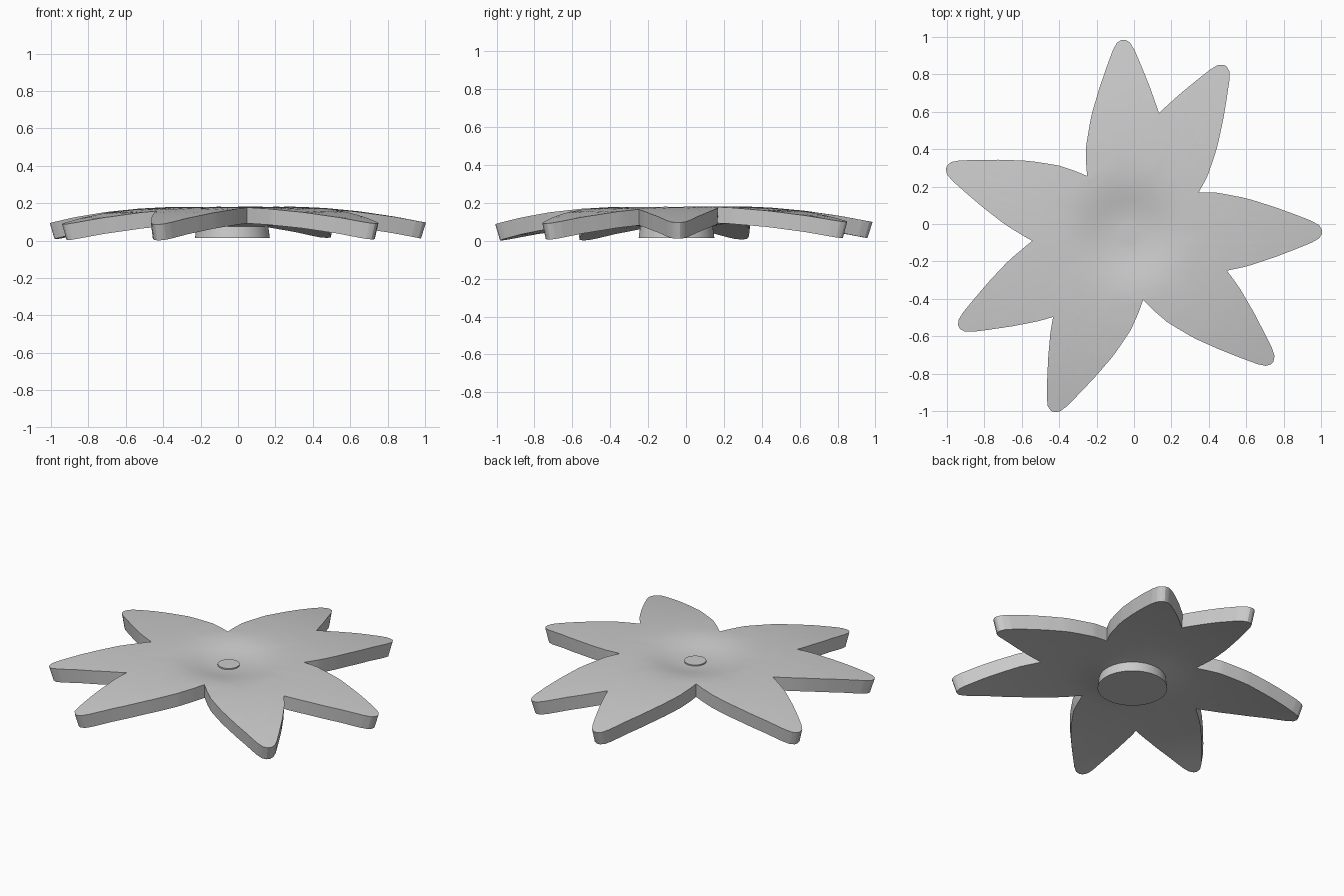
import bpy, bmesh
from math import cos, sin, tan, radians, atan2, hypot, pi

cube = bpy.data.objects.get("Cube")
if cube:
    bpy.data.objects.remove(cube, do_unlink=True)

CX, CY, THICK = -0.03, -0.05, 0.085
PETALS = [0.5, 60, 91.5, 160, 209, 247, 318]
# half petal: distance along the axis, half width
HALF = [(0.28, 0.211), (0.38, 0.216), (0.47, 0.214), (0.52, 0.205), (0.6, 0.189), (0.65, 0.177),
        (0.78, 0.135), (0.9, 0.09), (0.98, 0.058), (1.02, 0.035), (1.035, 0.01)]
# height of the upper surface by radius
PROFILE = [(0, 0.145), (0.063, 0.145), (0.12, 0.149), (0.18, 0.16), (0.24, 0.171), (0.3, 0.178),
           (0.36, 0.18), (0.5, 0.173), (0.68, 0.155), (0.87, 0.126), (1.04, 0.093)]

gray = bpy.data.materials.new("light_gray")
gray.use_nodes = True
COLOR = (0.6, 0.6, 0.6, 1)
gray.diffuse_color = COLOR
gray.node_tree.nodes["Principled BSDF"].inputs["Base Color"].default_value = COLOR


def lerp_table(table, x):
    for (x0, y0), (x1, y1) in zip(table, table[1:]):
        if x <= x1:
            return y0 + (y1 - y0) * (x - x0) / (x1 - x0)
    return table[-1][1]


def finish(bm, name):
    bmesh.ops.recalc_face_normals(bm, faces=bm.faces)
    mesh = bpy.data.meshes.new(name)
    bm.to_mesh(mesh)
    bm.free()
    mesh.materials.append(gray)
    ob = bpy.data.objects.new(name, mesh)
    bpy.context.collection.objects.link(ob)
    bpy.ops.object.select_all(action='DESELECT')
    ob.select_set(True)
    bpy.context.view_layer.objects.active = ob
    bpy.ops.object.shade_smooth_by_angle(angle=radians(30))
    return ob


def half_edge(gap):
    """Polar points (angle off the axis, radius) from the tip to the notch."""
    limit = radians(gap) / 2
    steps = [HALF[0][0] + (HALF[-1][0] - HALF[0][0]) * i / 40 for i in range(41)]
    steps = sorted(steps + [0.98, 1.02], reverse=True)
    pts = []
    for s in steps:
        w = lerp_table(HALF, s)
        if atan2(w, s) >= limit - 0.004:
            break
        pts.append((atan2(w, s), hypot(s, w)))
    # notch where the petal edge meets the bisector
    lo, hi = HALF[0][0], HALF[-1][0]
    for _ in range(30):
        mid = (lo + hi) / 2
        if lerp_table(HALF, mid) / mid > tan(limit):
            lo = mid
        else:
            hi = mid
    return pts, (limit, hypot(lo, lerp_table(HALF, lo)))


# outline of the seven joined petals, counterclockwise
outline = []
for i, axis in enumerate(PETALS):
    a = radians(axis)
    before, _ = half_edge((axis - PETALS[i - 1]) % 360)
    after, notch = half_edge((PETALS[(i + 1) % 7] - axis) % 360)
    outline += [(a - t, r) for t, r in reversed(before)]
    outline += [(a + t, r) for t, r in after + [notch]]


def surface(angle, r, lower):
    z = lerp_table(PROFILE, r) - (THICK if lower else 0)
    k = r - 0.025 * r * r if lower else r
    x, y = CX + k * cos(angle), CY + k * sin(angle)
    return x, y, z + 0.006 * y + 0.003 * x


# flower plate: inner round rings, then rings blending to the outline
INNER = [0.063, 0.12, 0.18, 0.24, 0.3]
OUTER = 8
bm = bmesh.new()
edges = []
for lower in (False, True):
    rings = [[bm.verts.new(surface(a, r, lower)) for a, _ in outline] for r in INNER]
    for j in range(1, OUTER + 1):
        rings.append([bm.verts.new(surface(a, 0.3 + (R - 0.3) * j / OUTER, lower)) for a, R in outline])
    bm.faces.new(rings[0])
    n = len(outline)
    for ra, rb in zip(rings, rings[1:]):
        for i in range(n):
            bm.faces.new((ra[i], ra[(i + 1) % n], rb[(i + 1) % n], rb[i]))
    edges.append(rings[-1])
for i in range(n):
    j = (i + 1) % n
    bm.faces.new((edges[0][i], edges[0][j], edges[1][j], edges[1][i]))
finish(bm, "flower_plate")


def disc(name, r_low, r_top, z_low, z_top):
    bm = bmesh.new()
    bmesh.ops.create_cone(bm, cap_ends=True, segments=64, radius1=r_low, radius2=r_top, depth=z_top - z_low)
    bmesh.ops.translate(bm, verts=bm.verts, vec=(CX, CY, (z_low + z_top) / 2))
    return finish(bm, name)


# round foot below and small button in the dimple
disc("foot", 0.2, 0.19, 0.015, 0.09)
disc("center_button", 0.063, 0.063, 0.1, 0.152)
